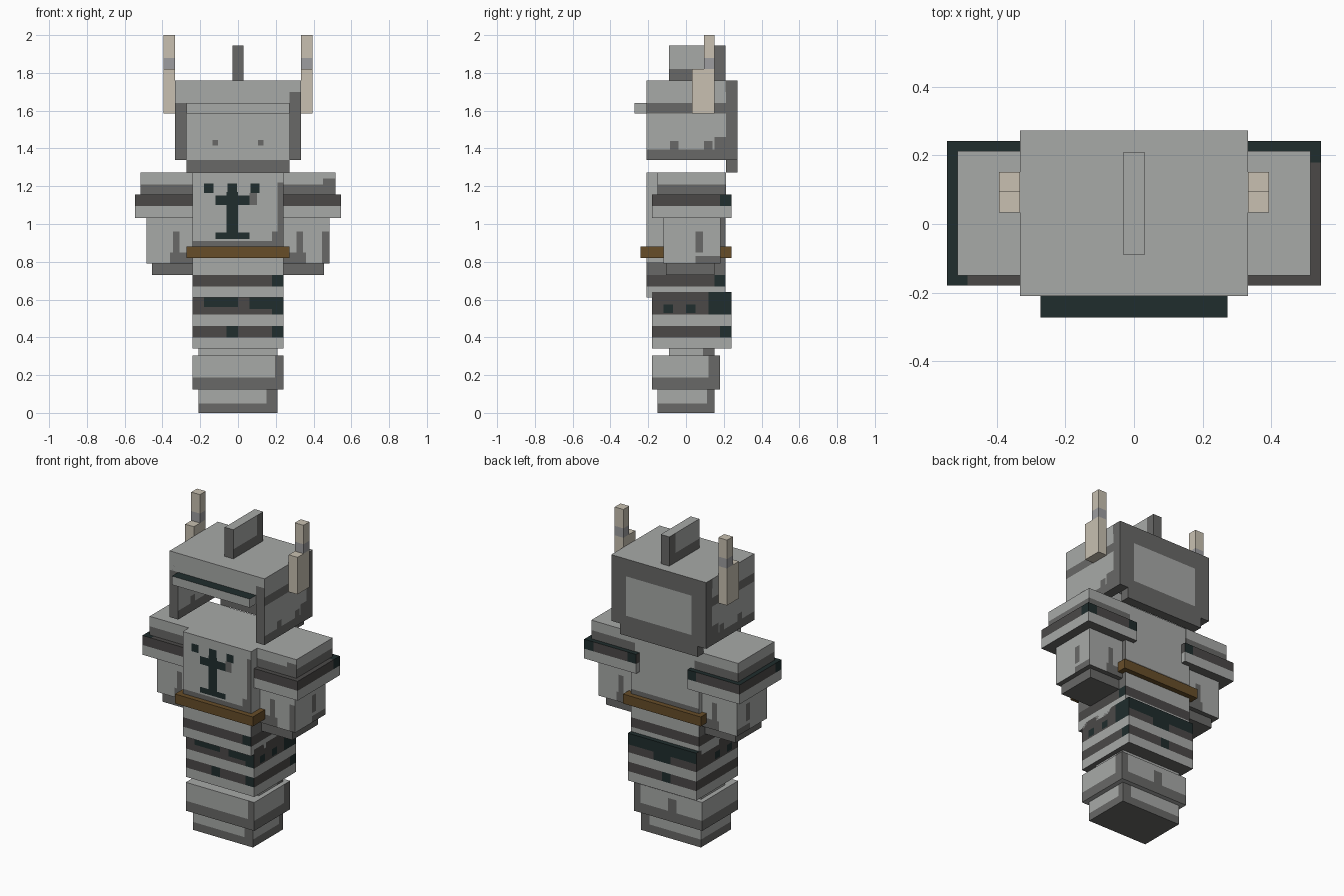
import bpy, bmesh
from mathutils import Vector

if "Cube" in bpy.data.objects:
    bpy.data.objects.remove(bpy.data.objects["Cube"])

COLORS = {
    "light_grey": (0.39, 0.40, 0.39),
    "mid_grey": (0.14, 0.14, 0.135),
    "charcoal": (0.07, 0.066, 0.064),
    "dark_teal": (0.014, 0.026, 0.026),
    "leather_brown": (0.135, 0.075, 0.022),
    "bone": (0.58, 0.53, 0.44),
    "bone_band": (0.34, 0.34, 0.35),
}
NAMES = list(COLORS)
MATS = []
for n, c in COLORS.items():
    m = bpy.data.materials.new(n)
    m.diffuse_color = (*c, 1)
    m.use_nodes = True
    m.node_tree.nodes["Principled BSDF"].inputs["Base Color"].default_value = m.diffuse_color
    MATS.append(m)
L, M, C, T, B, H, G = range(7)
SIDES = {"f": (0, -1, 0), "b": (0, 1, 0), "l": (-1, 0, 0),
         "r": (1, 0, 0), "t": (0, 0, 1), "u": (0, 0, -1)}
ALL = "fblrtu"
AROUND = "fblr"


def paint(mat, sides=ALL, x=None, y=None, z=None):
    """One painted region: faces of the given sides inside the ranges."""
    return mat, sides, (x, y, z)


def box(name, x, y, z, base=L, paints=()):
    """Box whose faces are cut along the painted regions."""
    bm = bmesh.new()
    bmesh.ops.create_cube(bm, size=1)
    for v in bm.verts:
        v.co = Vector([r[0] if c < 0 else r[1] for r, c in zip((x, y, z), v.co)])
    for _, _, ranges in paints:
        for axis, r in enumerate(ranges):
            for value in r or ():
                co, no = Vector(), Vector()
                co[axis], no[axis] = value, 1
                bmesh.ops.bisect_plane(bm, geom=bm.verts[:] + bm.edges[:] + bm.faces[:],
                                       dist=1e-4, plane_co=co, plane_no=no)
    bm.normal_update()
    for f in bm.faces:
        f.material_index = base
        mid = f.calc_center_median()
        for mat, sides, ranges in paints:
            if any(f.normal.dot(Vector(SIDES[s])) > 0.9 for s in sides) and all(
                    r is None or r[0] < mid[i] < r[1] for i, r in enumerate(ranges)):
                f.material_index = mat
    mesh = bpy.data.meshes.new(name)
    for m in MATS:
        mesh.materials.append(m)
    bm.to_mesh(mesh)
    bm.free()
    ob = bpy.data.objects.new(name, mesh)
    bpy.context.collection.objects.link(ob)
    return ob


# Feet and boots
box("foot", (-.21, .21), (-.15, .15), (0, .125), L, [
    paint(M, AROUND, z=(-1, .05)), paint(M, "f", x=(.15, 1)),
    paint(M, "r", y=(.11, 1)), paint(M, "b", x=(.15, 1)), paint(M, "u")])
box("boot", (-.24, .24), (-.18, .18), (.125, .305), L, [
    paint(M, AROUND, z=(-1, .188)), paint(M, "fb", x=(.195, 1)),
    paint(M, "r", y=(.12, 1)), paint(M, "b", x=(-.06, .0), z=(.18, .27))])
box("ankle", (-.21, .21), (-.09, .15), (.30, .345), L, [paint(M, "r", y=(.09, 1))])

# Banded skirt around the legs
box("skirt", (-.24, .24), (-.18, .24), (.34, .64), L, [
    paint(C, AROUND, z=(.40, .46)), paint(C, AROUND, z=(.52, 1)),
    paint(T, "fb", x=(-.06, 0), z=(.40, .46)), paint(T, "f", x=(.18, 1), z=(.40, .46)),
    paint(T, "r", y=(.18, 1), z=(.40, .46)),
    paint(T, "f", x=(-.18, 0), z=(.56, 1)), paint(T, "f", x=(.06, 1), z=(.55, 1)),
    paint(T, "f", x=(.18, 1), z=(.52, 1)),
    paint(T, "r", y=(.12, 1), z=(.52, 1)), paint(T, "b", z=(.57, 1)),
    paint(T, "b", x=(-.06, .06), z=(.52, 1)),
    paint(T, "rl", y=(-.12, -.07), z=(.53, .575)), paint(T, "rl", y=(0, .05), z=(.53, .575)),
    paint(T, "t"), paint(M, "u")])

# Torso with banded lower part and dark chest emblem
stroke = [((-.18, -.13), (1.165, 1.215)), ((-.055, -.005), (1.165, 1.215)),
          ((.065, .115), (1.165, 1.215)), ((-.12, .06), (1.10, 1.15)),
          ((-.06, 0), (.93, 1.17)), ((-.12, .06), (.92, .955))]
box("torso", (-.24, .24), (-.21, .21), (.61, 1.273), L, [
    paint(C, AROUND, z=(.67, .73)), paint(T, "f", x=(.18, 1), z=(.67, .73)),
    paint(T, "r", y=(.15, 1), z=(.67, .73)), paint(M, "r", y=(.18, 1), z=(.73, 1.2)),
    paint(M, "r", z=(.73, .80)), paint(M, "l", z=(.73, .80)),
    paint(M, "fb", z=(.82, .91)), paint(M, "f", x=(.18, 1), z=(.88, .96)),
    paint(M, "f", x=(.21, 1), z=(.88, 1.22)), paint(M, "f", x=(.06, .10), z=(1.10, 1.165)),
    paint(M, "u")] + [paint(T, "f", x=a, z=b) for a, b in stroke])
box("belt", (-.273, .273), (-.242, .242), (.82, .88), B)


# Arms, mirrored left and right
def span(s, a, b):
    return tuple(sorted((s * a, s * b)))


for s, side in ((-1, "left"), (1, "right")):
    outer = "r" if s > 0 else "l"
    box(side + "_shoulder", span(s, .21, .515), (-.15, .213), (1.10, 1.273), L, [
        paint(M, AROUND, z=(1, 1.21))] + ([paint(M, "f", x=(.45, 1), z=(1.155, 1.24))] if s > 0 else []))
    cuff = [paint(C, AROUND, z=(1.095, 2)), paint(C, "t"),
            paint(T, "t", y=(.21, 1)), paint(M, "u"),
            paint(T, "b", x=span(s, .18, .24), z=(1.095, 2))]
    if s > 0:
        cuff += [paint(T, "r", y=(.18, 1), z=(1.095, 2)), paint(T, "t", x=(.5, 1), y=(.18, 1)),
                 paint(T, "b", x=(.48, 1), z=(1.095, 2))]
    else:
        cuff += [paint(T, "t", x=(-1, -.485)), paint(T, "l", y=(-1, -.12), z=(1.095, 2))]
    box(side + "_cuff", span(s, .18, .545), (-.18, .242), (1.033, 1.155), L, cuff)
    box(side + "_forearm", span(s, .20, .485), (-.12, .182), (.79, 1.04), L, [
        paint(M, "fb", x=span(s, .18, .36), z=(0, .85)),
        paint(M, "fb", x=span(s, .31, .345), z=(.84, .96)),
        paint(M, outer, y=(.05, .09), z=(.85, .96)), paint(M, outer, y=(.05, .2), z=(0, .83)),
        paint(M, "u")] + ([paint(M, "f", x=(.445, 1), z=(0, .96))] if s > 0 else []))
    box(side + "_hand", span(s, .21, .455), (-.105, .152), (.73, .80), M)

# Open-faced helmet: roof, brow, cheeks, back and visor
box("helmet_roof", (-.333, .333), (-.21, .273), (1.70, 1.76), L, [
    paint(M, "b"), paint(M, "rl", y=(.21, 1))])
box("helmet_brow", (-.333, .333), (-.21, -.15), (1.64, 1.70), L, [paint(M, "f", x=(.273, 1))])
for s, side in ((-1, "left"), (1, "right")):
    box(side + "_cheek_guard", span(s, .273, .333), (-.21, .213), (1.34, 1.70), L, [
        paint(M, "f"), paint(M, "u"), paint(M, "rl", z=(1, 1.395)),
        paint(M, "rl", z=(1.585, 1.64)), paint(M, "rl", y=(.15, 1), z=(1, 1.46)),
        paint(M, "rl", y=(-.085, -.04), z=(1, 1.44)), paint(M, "rl", y=(.095, .14), z=(1, 1.44))])
box("helmet_back", (-.333, .333), (.213, .273), (1.34, 1.70), L, [
    paint(M, "blru"), paint(L, "b", x=(-.23, .23), z=(1.40, 1.65)),
    paint(M, "f", x=(-.135, -.105), z=(1.415, 1.445)),
    paint(M, "f", x=(.105, .135), z=(1.415, 1.445))])
box("neck_guard", (-.273, .273), (.213, .273), (1.273, 1.34), M)
box("visor", (-.273, .273), (-.273, -.21), (1.585, 1.64), L, [paint(T, "t")])

# Crest and horns
box("crest", (-.03, .03), (-.09, .21), (1.76, 1.945), L, [
    paint(M, "fb"), paint(M, "rl", z=(1, 1.82)), paint(M, "rl", y=(.15, 1))])
for s, side in ((-1, "left"), (1, "right")):
    box(side + "_horn_base", span(s, .333, .394), (.033, .094), (1.585, 1.82), H)
    box(side + "_horn_tip", span(s, .333, .394), (.094, .152), (1.585, 2.0), H, [
        paint(G, AROUND, z=(1.82, 1.88))])
